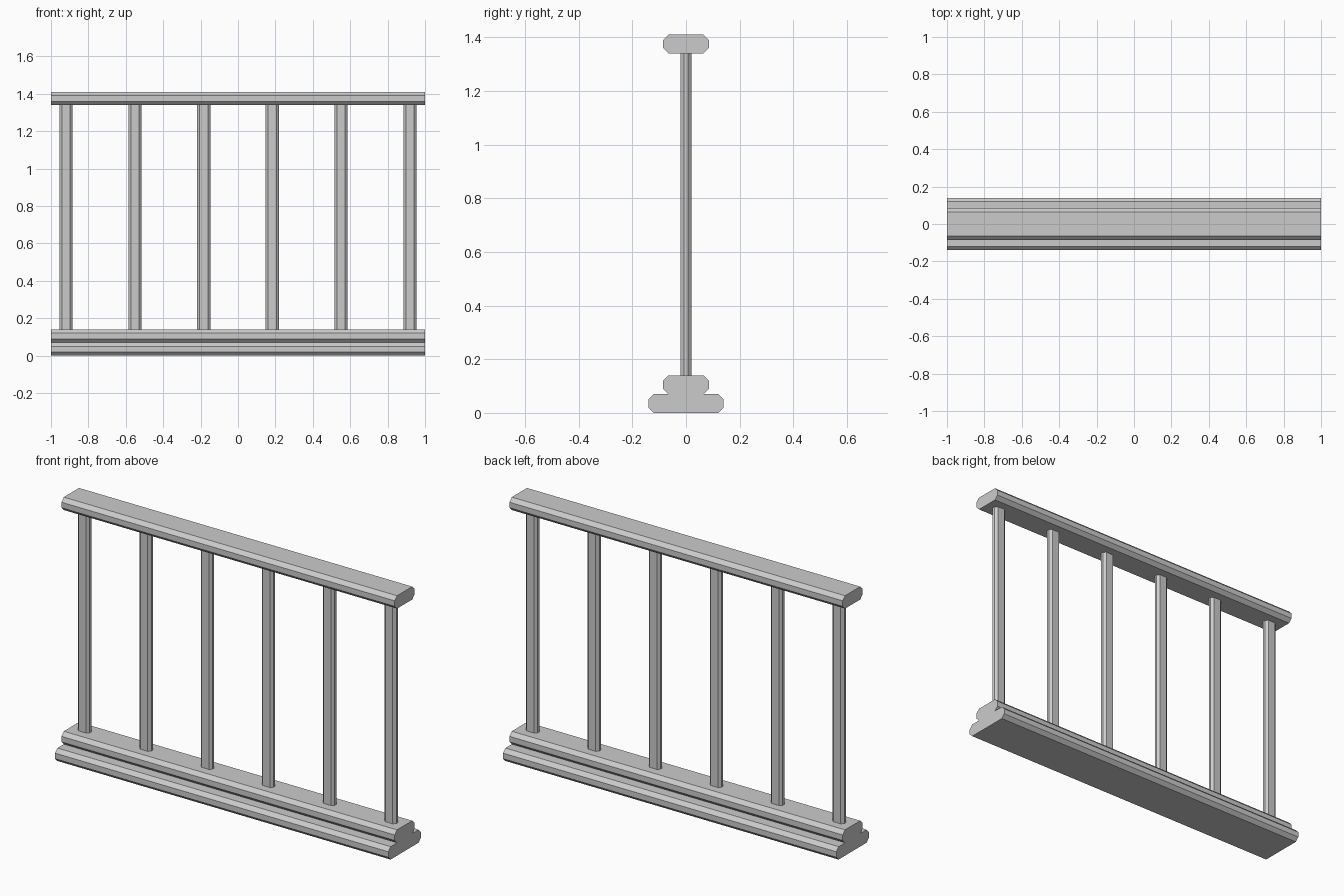
import bpy, bmesh

if "Cube" in bpy.data.objects:
    bpy.data.objects.remove(bpy.data.objects["Cube"])


def chamfered_rect(hw, hh, c):
    """Octagonal outline: rectangle with cut corners."""
    return [(hw - c, -hh), (hw, -hh + c), (hw, hh - c), (hw - c, hh),
            (-hw + c, hh), (-hw, hh - c), (-hw, -hh + c), (-hw + c, -hh)]


def extrude(name, ring, direction):
    """Cap a ring of 3D points and sweep it along a direction."""
    bm = bmesh.new()
    face = bm.faces.new([bm.verts.new(p) for p in ring])
    out = bmesh.ops.extrude_face_region(bm, geom=[face], use_keep_orig=True)
    moved = [g for g in out["geom"] if isinstance(g, bmesh.types.BMVert)]
    bmesh.ops.translate(bm, verts=moved, vec=direction)
    bmesh.ops.recalc_face_normals(bm, faces=bm.faces)
    mesh = bpy.data.meshes.new(name)
    bm.to_mesh(mesh)
    bm.free()
    obj = bpy.data.objects.new(name, mesh)
    bpy.context.collection.objects.link(obj)
    return obj


def rail(name, half_depth, z0, z1):
    mid = (z0 + z1) / 2
    outline = chamfered_rect(half_depth, (z1 - z0) / 2, 0.02)
    extrude(name, [(-1, y, mid + z) for y, z in outline], (2, 0, 0))


# Horizontal rails
rail("base_rail", 0.14, 0.0, 0.07)
rail("lower_rail", 0.085, 0.07, 0.14)
rail("hand_rail", 0.085, 1.34, 1.41)

# Balusters
for i, x in enumerate((-0.92, -0.55, -0.183, 0.183, 0.55, 0.92)):
    outline = chamfered_rect(0.035, 0.02, 0.013)
    extrude(f"baluster_{i + 1}", [(x + px, py, 0.14) for px, py in outline], (0, 0, 1.2))
